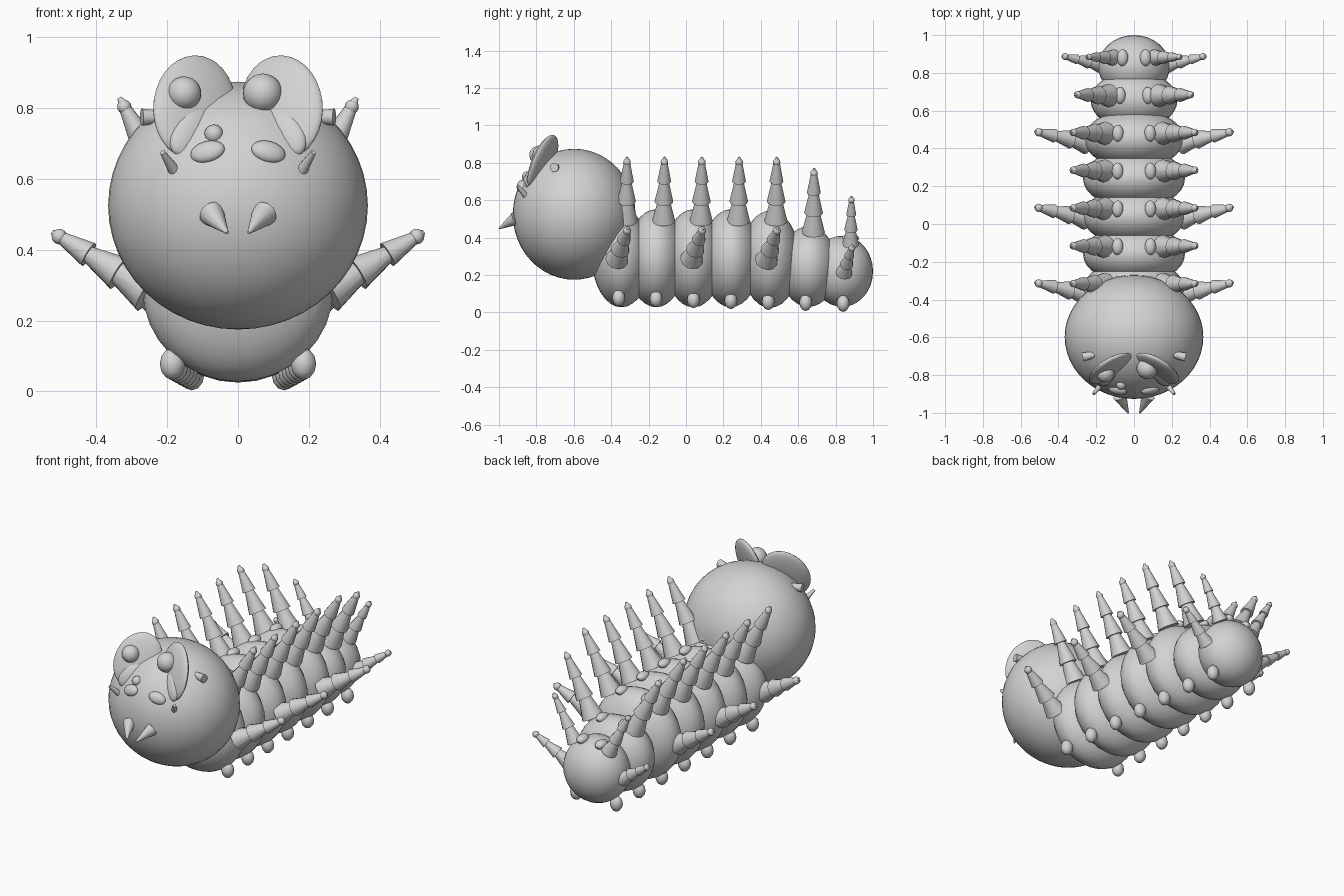
import bpy, bmesh, math
from mathutils import Vector, Matrix

if "Cube" in bpy.data.objects:
    bpy.data.objects.remove(bpy.data.objects["Cube"])

grey = bpy.data.materials.new("light_grey")
grey.diffuse_color = (0.65, 0.65, 0.65, 1)
grey.use_nodes = True
grey.node_tree.nodes["Principled BSDF"].inputs["Base Color"].default_value = grey.diffuse_color


def finish(name, bm):
    me = bpy.data.meshes.new(name)
    bm.to_mesh(me)
    bm.free()
    me.materials.append(grey)
    ob = bpy.data.objects.new(name, me)
    bpy.context.collection.objects.link(ob)
    return ob


def frame(normal, up):
    """Rotation with local y along -normal and local z near up."""
    n = Vector(normal).normalized()
    u = Vector(up)
    u = (u - n * u.dot(n)).normalized()
    s = (-n).cross(u)
    return Matrix((s, -n, u)).transposed().to_4x4()


def ellipsoid(name, loc, radii, rot=None, seg=32):
    bm = bmesh.new()
    m = Matrix.Translation(loc) @ (rot or Matrix()) @ Matrix.Diagonal((*radii, 1))
    bmesh.ops.create_uvsphere(bm, u_segments=seg, v_segments=seg // 2, radius=1, matrix=m)
    return finish(name, bm)


def add_cone(bm, a, b, r1, r2, sides=12):
    a, b = Vector(a), Vector(b)
    rot = (b - a).to_track_quat('Z', 'Y').to_matrix().to_4x4()
    bmesh.ops.create_cone(bm, cap_ends=True, segments=sides, radius1=r1, radius2=r2,
                          depth=(b - a).length, matrix=Matrix.Translation((a + b) / 2) @ rot)


def cone(name, a, b, r1, r2):
    bm = bmesh.new()
    add_cone(bm, a, b, r1, r2)
    return finish(name, bm)


def spike(name, base, tip, radii, ball):
    """Three stacked flaring cones with a small ball on the tip."""
    base, tip = Vector(base), Vector(tip)
    bm = bmesh.new()
    stops = [(0.08, 0.45), (0.36, 0.70), (0.65, 0.95)]
    for (t0, t1), r in zip(stops, radii):
        add_cone(bm, base.lerp(tip, t0), base.lerp(tip, t1), r, r * 0.4)
    bmesh.ops.create_uvsphere(bm, u_segments=12, v_segments=8, radius=ball,
                              matrix=Matrix.Translation(base.lerp(tip, 0.93)))
    add_cone(bm, base.lerp(tip, 0.93), tip, ball * 0.9, ball * 0.3)
    return finish(name, bm)


# Body segments: centre y, centre z, radii
segments = [(-0.345, 0.29, 0.27, 0.157, 0.262),
            (-0.16, 0.29, 0.27, 0.157, 0.262),
            (0.04, 0.29, 0.27, 0.157, 0.262),
            (0.24, 0.29, 0.27, 0.157, 0.262),
            (0.45, 0.285, 0.265, 0.157, 0.26),
            (0.655, 0.245, 0.23, 0.155, 0.215),
            (0.835, 0.22, 0.19, 0.165, 0.19)]
for i, (y, z, rx, ry, rz) in enumerate(segments):
    ellipsoid(f"body_segment_{i}", (0, y, z), (rx, ry, rz))

# Back spikes, side spikes, back bumps and feet on every segment
for i, (y, z, rx, ry, rz) in enumerate(segments):
    tail = i == 6
    k = 0.72 if tail else 1
    sy = -0.32 + 0.2 * i
    top_z = (0.83, 0.77, 0.62)[max(0, i - 4)]
    tip_x = (0.335, 0.312, 0.25)[max(0, i - 4)]
    for side, s in (("left", -1), ("right", 1)):
        spike(f"back_spike_{side}_{i}", (s * rx * 0.52, sy, top_z - 0.37 * (0.75 if tail else 1)),
              (s * tip_x, sy + 0.005, top_z),
              [r * k for r in (0.062, 0.05, 0.037)], 0.02 * (0.85 if tail else 1))
        ellipsoid(f"back_bump_{side}_{i}", (s * rx * 0.32, sy, z + rz * 0.93),
                  (0.03, 0.045, 0.025), seg=16)
        if i % 2 == 0:
            tip = (0.38, 0.89, 0.355) if tail else (0.525, sy + 0.01, 0.45)
            spike(f"side_spike_{side}_{i}", (s * rx * 0.86, sy - 0.055 * k, z - 0.02),
                  (s * tip[0], tip[1], tip[2]),
                  [r * k for r in (0.062, 0.05, 0.037)], 0.022 * (0.85 if tail else 1))
        ellipsoid(f"foot_{side}_{i}", (s * (0.185 - 0.009 * i), -0.36 + 0.2 * i, 0.078 - 0.005 * i),
                  (0.036, 0.034, 0.045), seg=12)

# Head
ellipsoid("head", (0, -0.598, 0.525), (0.367, 0.328, 0.35), seg=48)

# Mirrored face parts
for side, s in (("left", -1), ("right", 1)):
    normal = (-0.42 * s, -0.85, 0.3)
    ellipsoid(f"eye_{side}", (s * 0.123, -0.765, 0.802), (0.125, 0.032, 0.16),
              frame(normal, (-0.3 * s, 0.5, 1)))
    ellipsoid(f"pupil_{side}", (s * 0.13, -0.805, 0.735), (0.055, 0.03, 0.092),
              frame(normal, (-0.6 * s, 0.1, 0.7)), seg=24)
    ellipsoid(f"nostril_{side}", (s * 0.086, -0.88, 0.677), (0.05, 0.022, 0.032),
              frame((0.25 * s, -0.85, 0.4), (0.2 * s, 0.3, 1)), seg=24)
    cone(f"tooth_{side}", (s * 0.075, -0.91, 0.503), (s * 0.03, -1.0, 0.448), 0.037, 0.004)
    cone(f"lash_{side}", (s * 0.165, -0.835, 0.60), (s * 0.213, -0.9, 0.675), 0.021, 0.008)
    cone(f"brow_peg_{side}", (s * 0.195, -0.688, 0.775), (s * 0.272, -0.705, 0.775), 0.016, 0.024)

# Eye highlights, uneven on purpose
ellipsoid("eye_highlight_left", (-0.152, -0.79, 0.842), (0.048, 0.048, 0.048), seg=24)
ellipsoid("eye_highlight_right", (0.07, -0.765, 0.842), (0.056, 0.056, 0.056), seg=24)
ellipsoid("small_highlight_left", (-0.068, -0.85, 0.727), (0.027, 0.027, 0.027), seg=16)

# Smooth shading with sharp rims
obs = list(bpy.context.collection.objects)
for ob in obs:
    ob.select_set(True)
bpy.context.view_layer.objects.active = obs[0]
bpy.ops.object.shade_smooth_by_angle(angle=math.radians(35))
